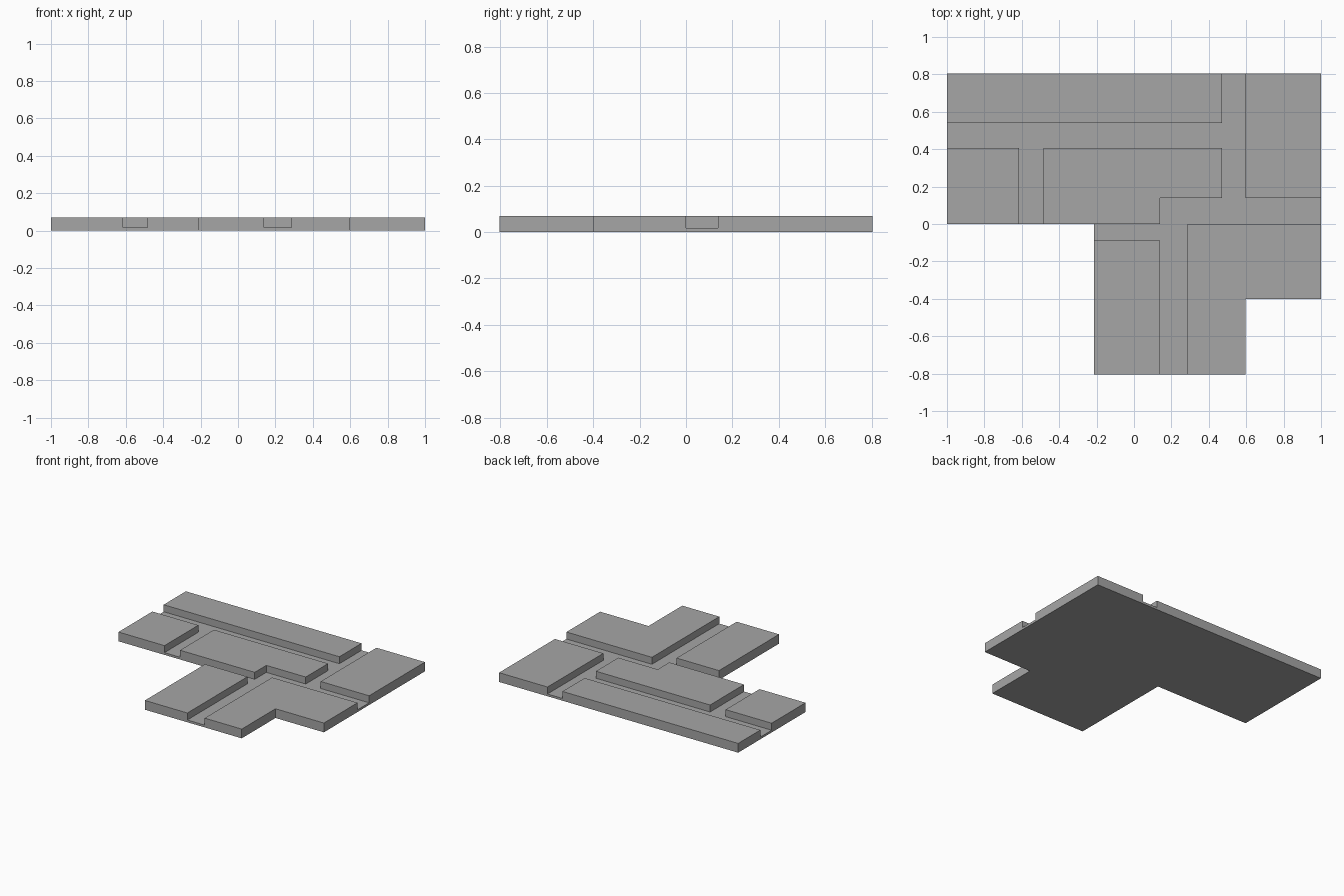
import bpy, bmesh

if "Cube" in bpy.data.objects:
    bpy.data.objects.remove(bpy.data.objects["Cube"])

H, FLOOR = 0.07, 0.017

stone = bpy.data.materials.new("plain_grey")
stone.diffuse_color = (0.38, 0.38, 0.38, 1)
stone.use_nodes = True
stone.node_tree.nodes["Principled BSDF"].inputs["Base Color"].default_value = stone.diffuse_color


def prism(name, pts, z0, z1):
    """Extrude a flat outline from z0 to z1."""
    bm = bmesh.new()
    face = bm.faces.new([bm.verts.new((x, y, z0)) for x, y in pts])
    out = bmesh.ops.extrude_face_region(bm, geom=[face])
    bmesh.ops.translate(bm, vec=(0, 0, z1 - z0),
                        verts=[g for g in out["geom"] if isinstance(g, bmesh.types.BMVert)])
    bmesh.ops.recalc_face_normals(bm, faces=bm.faces)
    me = bpy.data.meshes.new(name)
    bm.to_mesh(me)
    bm.free()
    me.materials.append(stone)
    ob = bpy.data.objects.new(name, me)
    bpy.context.collection.objects.link(ob)
    return ob


# Slab with stepped outline
slab = prism("floor_slab", [
    (-1, 0.805), (-1, 0), (-0.215, 0), (-0.215, -0.805), (0.595, -0.805),
    (0.595, -0.402), (1, -0.402), (1, 0.805)], 0, H)

# Network of channels running between the raised blocks
channels = prism("channel_cutter", [
    (-1.1, 0.54), (0.47, 0.54), (0.47, 0.9), (0.595, 0.9), (0.595, 0.138),
    (1.1, 0.138), (1.1, 0), (0.285, 0), (0.285, -0.9), (0.14, -0.9),
    (0.14, -0.087), (-0.3, -0.087), (-0.3, 0), (0.14, 0), (0.14, 0.138),
    (0.47, 0.138), (0.47, 0.405), (-0.485, 0.405), (-0.485, -0.05),
    (-0.615, -0.05), (-0.615, 0.405), (-1.1, 0.405)], FLOOR, H + 0.1)
channels.hide_render = True
channels.hide_set(True)

# Carve the channels
cut = slab.modifiers.new("carve_channels", 'BOOLEAN')
cut.operation = 'DIFFERENCE'
cut.solver = 'EXACT'
cut.object = channels
